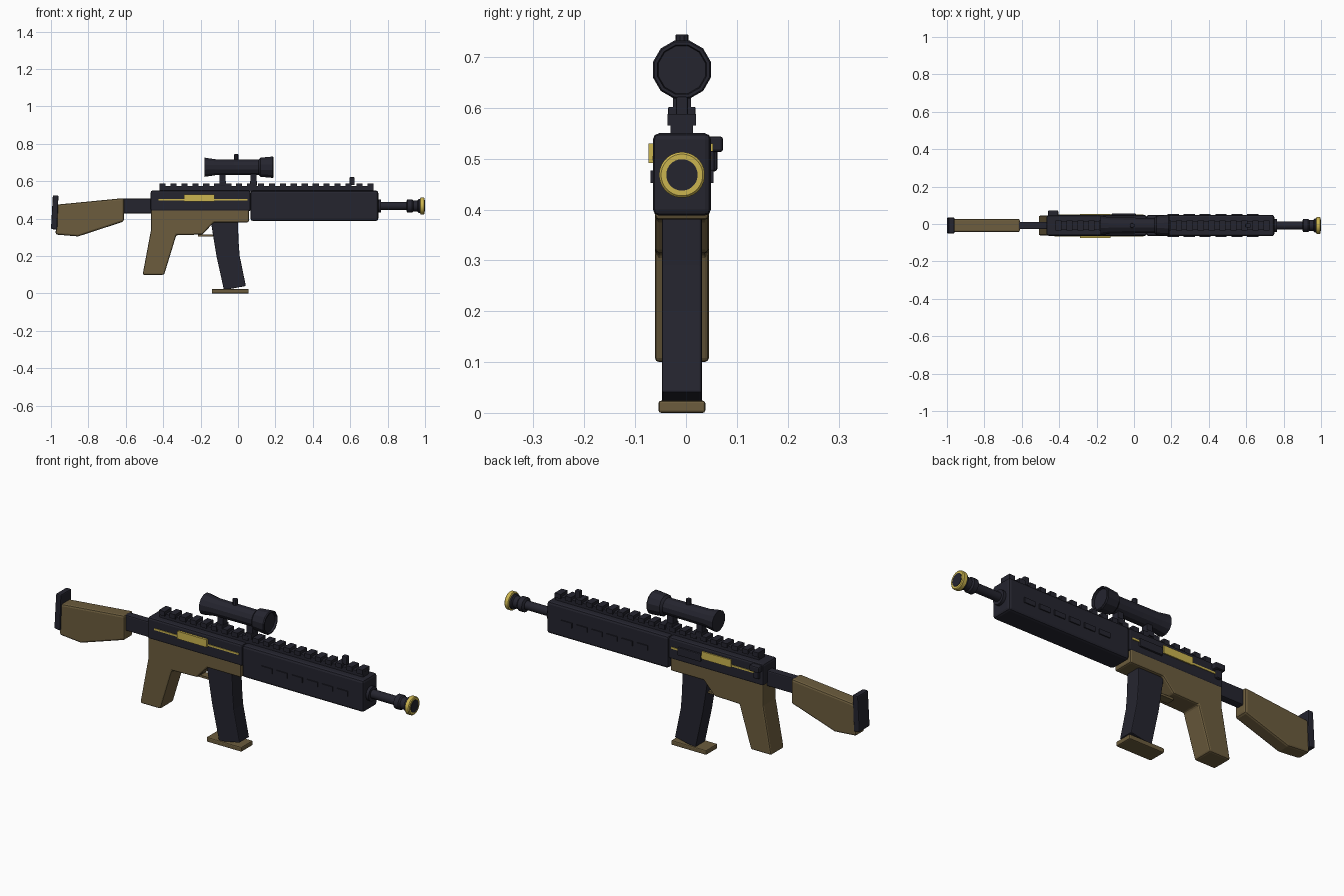
import bpy, bmesh, math
from mathutils import Matrix, Vector

cube = bpy.data.objects.get("Cube")
if cube:
    bpy.data.objects.remove(cube, do_unlink=True)

YC = -0.008   # centre plane of the body
ZB = 0.468    # barrel axis height
ZS = 0.675    # scope axis height


def material(name, rgb):
    m = bpy.data.materials.new(name)
    m.use_nodes = True
    m.diffuse_color = (*rgb, 1)
    m.node_tree.nodes["Principled BSDF"].inputs["Base Color"].default_value = (*rgb, 1)
    return m


DARK = material("dark gunmetal", (0.018, 0.018, 0.028))
TAN = material("olive brown", (0.15, 0.108, 0.047))
GOLD = material("gold", (0.6, 0.46, 0.08))


def finish(name, bm, mat, bevel=0.0):
    bmesh.ops.recalc_face_normals(bm, faces=bm.faces)
    mesh = bpy.data.meshes.new(name)
    bm.to_mesh(mesh)
    bm.free()
    ob = bpy.data.objects.new(name, mesh)
    bpy.context.collection.objects.link(ob)
    mesh.materials.append(mat)
    if bevel:
        mod = ob.modifiers.new("Bevel", "BEVEL")
        mod.width = bevel
        mod.segments = 2
        mod.limit_method = "ANGLE"
        mod.angle_limit = math.radians(40)
    return ob


def add_box(bm, x0, x1, y0, y1, z0, z1):
    size = Matrix.Diagonal((x1 - x0, y1 - y0, z1 - z0, 1))
    mid = Vector(((x0 + x1) / 2, (y0 + y1) / 2, (z0 + z1) / 2))
    bmesh.ops.create_cube(bm, size=1, matrix=Matrix.Translation(mid) @ size)


def boxes(name, dims, mat, bevel=0.0):
    bm = bmesh.new()
    for d in dims:
        add_box(bm, *d)
    return finish(name, bm, mat, bevel)


def box(name, x0, x1, half, z0, z1, mat, bevel=0.0):
    return boxes(name, [(x0, x1, YC - half, YC + half, z0, z1)], mat, bevel)


def prism(name, profile, half, mat, bevel=0.0):
    """Side profile (x, z) extruded across the body."""
    bm = bmesh.new()
    face = bm.faces.new([bm.verts.new((x, YC - half, z)) for x, z in profile])
    ext = bmesh.ops.extrude_face_region(bm, geom=[face])
    moved = [v for v in ext["geom"] if isinstance(v, bmesh.types.BMVert)]
    bmesh.ops.translate(bm, verts=moved, vec=(0, 2 * half, 0))
    return finish(name, bm, mat, bevel)


def lathe(name, profile, zc, sides, mat):
    """Profile of (x, radius) turned about an axis along x."""
    bm = bmesh.new()
    rings = []
    for x, r in profile:
        ring = []
        for i in range(sides):
            a = 2 * math.pi * (i + 0.5) / sides
            ring.append(bm.verts.new((x, YC + r * math.cos(a), zc + r * math.sin(a))))
        rings.append(ring)
    for a, b in zip(rings, rings[1:]):
        for i in range(sides):
            j = (i + 1) % sides
            bm.faces.new((a[i], a[j], b[j], b[i]))
    bm.faces.new(rings[0])
    bm.faces.new(rings[-1])
    ob = finish(name, bm, mat)
    bpy.ops.object.select_all(action="DESELECT")
    ob.select_set(True)
    bpy.context.view_layer.objects.active = ob
    bpy.ops.object.shade_smooth_by_angle(angle=math.radians(25))
    return ob


# Shoulder stock
prism("stock", [(-0.97, 0.475), (-0.61, 0.51), (-0.61, 0.385), (-0.855, 0.305),
                (-0.975, 0.315)], 0.036, TAN, 0.01)
prism("butt_pad", [(-0.99, 0.525), (-0.96, 0.525), (-0.967, 0.34), (-1.0, 0.345)],
      0.043, DARK, 0.006)
box("stock_tube", -0.62, -0.45, 0.02, 0.428, 0.508, DARK, 0.006)

# Receiver and grip
box("receiver", -0.467, 0.068, 0.055, 0.44, 0.55, DARK, 0.01)
prism("grip_frame", [(-0.465, 0.452), (0.058, 0.452), (0.058, 0.38), (-0.13, 0.38),
                     (-0.19, 0.315), (-0.33, 0.312), (-0.395, 0.1), (-0.51, 0.1),
                     (-0.465, 0.34)], 0.053, TAN, 0.008)
box("trigger_guard", -0.215, -0.125, 0.02, 0.304, 0.315, TAN)

# Magazine
prism("magazine", [(-0.145, 0.385), (0.0, 0.385), (0.002, 0.29), (0.009, 0.2),
                   (0.042, 0.04), (-0.075, 0.018), (-0.115, 0.2), (-0.13, 0.29)],
      0.039, DARK, 0.004)
box("magazine_base", -0.14, 0.057, 0.046, 0.0, 0.024, TAN, 0.005)

# Handguard with raised side slots
box("handguard", 0.067, 0.75, 0.057, 0.388, 0.55, DARK, 0.012)
slots = []
for i in range(6):
    x = 0.18 + i * 0.085
    slots.append((x, x + 0.06, YC - 0.062, YC + 0.062, 0.452, 0.477))
boxes("handguard_slots", slots, DARK)

# Top rail with teeth
box("rail_base", -0.42, 0.725, 0.022, 0.545, 0.574, DARK)
teeth = []
for i in range(20):
    x = -0.42 + i * 0.0585
    teeth.append((x, x + 0.033, YC - 0.028, YC + 0.028, 0.565, 0.588))
boxes("rail_teeth", teeth, DARK)
box("front_sight", 0.597, 0.624, 0.012, 0.58, 0.622, DARK, 0.004)

# Barrel and muzzle
lathe("barrel", [(0.74, 0.022), (0.91, 0.022)], ZB, 16, DARK)
lathe("barrel_collar", [(0.74, 0.036), (0.765, 0.036)], ZB, 16, DARK)
lathe("muzzle_brake", [(0.9, 0.026), (0.905, 0.036), (0.93, 0.036), (0.937, 0.03),
                       (0.96, 0.03), (0.965, 0.038), (0.978, 0.038)], ZB, 24, DARK)
lathe("muzzle_ring", [(0.973, 0.038), (0.976, 0.045), (0.994, 0.045), (0.998, 0.041)],
      ZB, 32, GOLD)
lathe("muzzle_bore", [(0.97, 0.031), (1.0, 0.031)], ZB, 24, DARK)

# Scope
lathe("scope", [(-0.178, 0.046), (-0.178, 0.053), (-0.12, 0.044), (0.11, 0.042),
                (0.12, 0.053), (0.185, 0.059), (0.19, 0.056), (0.19, 0.05),
                (0.18, 0.048)], ZS, 12, DARK)
for label, x in (("rear", -0.082), ("front", 0.083)):
    box(label + "_scope_mount", x - 0.016, x + 0.016, 0.018, 0.58, 0.645, DARK)
    box(label + "_scope_clamp", x - 0.018, x + 0.018, 0.027, 0.575, 0.602, DARK, 0.003)
bm = bmesh.new()
bmesh.ops.create_cone(bm, cap_ends=True, segments=10, radius1=0.013, radius2=0.013,
                      depth=0.045, matrix=Matrix.Translation((-0.01, YC, 0.722)))
finish("scope_knob", bm, DARK, 0.003)

# Gold trim on both sides of the receiver
for label, s in (("right", -1), ("left", 1)):
    def strip(x0, x1, depth, z0, z1):
        ya, yb = sorted((YC + s * 0.052, YC + s * depth))
        return (x0, x1, ya, yb, z0, z1)
    plate_depth = 0.066 if s < 0 else 0.061
    boxes(label + "_trim", [strip(-0.425, 0.05, 0.058, 0.496, 0.505),
                            strip(-0.29, -0.125, plate_depth, 0.491, 0.53)], GOLD)

# Ejection cover and charging handle on the far side
boxes("ejection_cover", [(-0.12, 0.01, 0.03, 0.056, 0.475, 0.515)], DARK, 0.004)
boxes("charging_handle", [(-0.46, -0.405, 0.03, 0.073, 0.513, 0.544),
                          (-0.45, -0.42, 0.03, 0.062, 0.475, 0.52)], DARK, 0.006)
